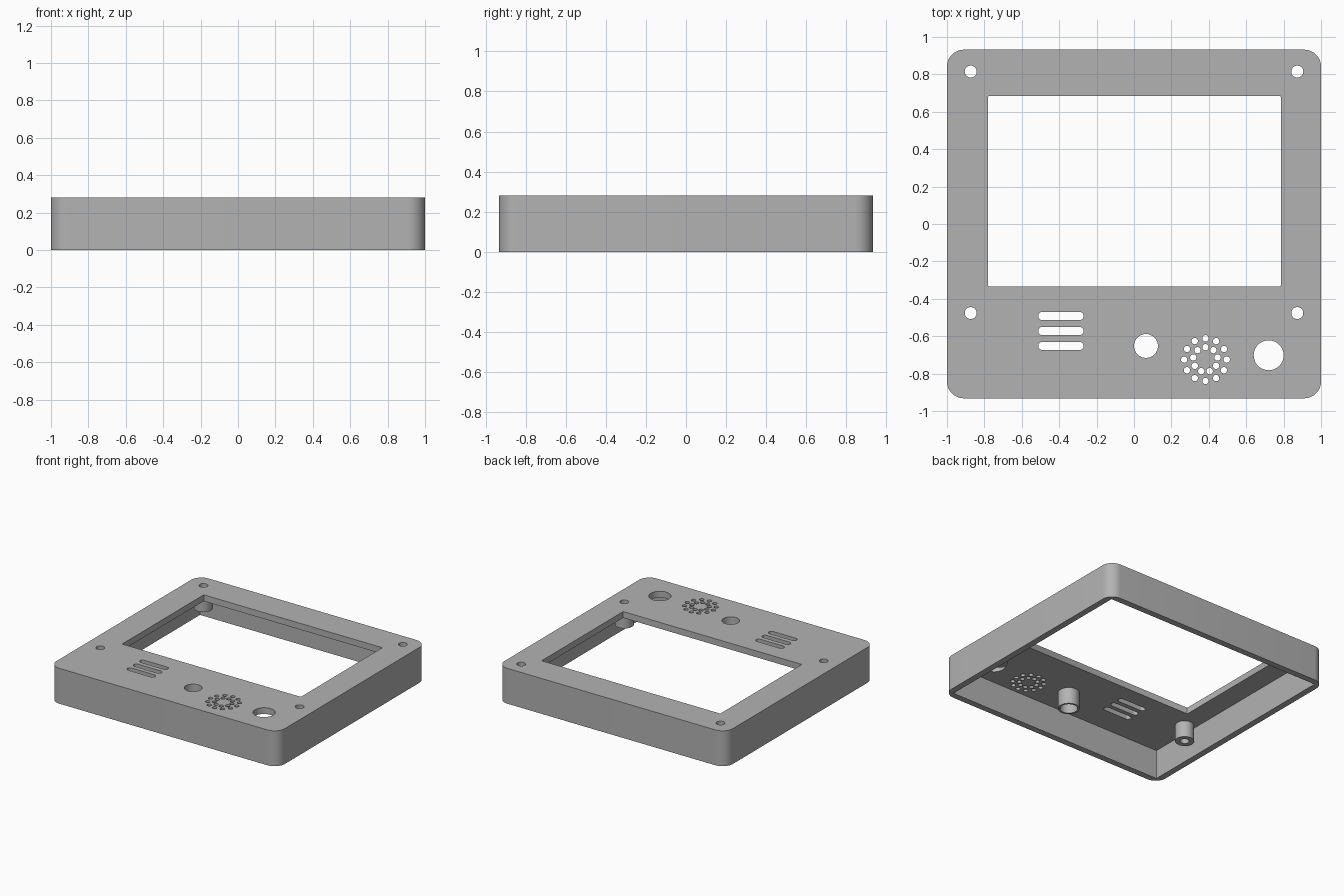
import bpy, bmesh
from math import pi, sin, cos, radians

cube = bpy.data.objects.get("Cube")
if cube:
    bpy.data.objects.remove(cube, do_unlink=True)

# Overall sizes
HX, HY, HEIGHT = 1.0, 0.932, 0.28
WALL, PLATE, CORNER = 0.05, 0.05, 0.09
UNDERSIDE = HEIGHT - PLATE
POST_BOTTOM = 0.10
POSTS = [(sx * 0.873, y) for sx in (-1, 1) for y in (0.815, -0.476)]
BUTTON = (0.064, -0.652)

grey = bpy.data.materials.new("light grey plastic")
grey.use_nodes = True
colour = (0.45, 0.45, 0.45, 1)
grey.diffuse_color = colour
grey.node_tree.nodes["Principled BSDF"].inputs["Base Color"].default_value = colour


def rounded_rect(x0, x1, y0, y1, r, steps=8):
    """Outline of a rectangle with rounded corners, counter-clockwise."""
    corners = [(x1 - r, y1 - r), (x0 + r, y1 - r), (x0 + r, y0 + r), (x1 - r, y0 + r)]
    return [(cx + r * cos((q + i / steps) * pi / 2), cy + r * sin((q + i / steps) * pi / 2))
            for q, (cx, cy) in enumerate(corners) for i in range(steps + 1)]


def rect(x0, x1, y0, y1):
    return [(x0, y0), (x1, y0), (x1, y1), (x0, y1)]


def circle(centre, r, n=32):
    return [(centre[0] + r * cos(2 * pi * i / n), centre[1] + r * sin(2 * pi * i / n))
            for i in range(n)]


def prisms(name, outlines, z0, z1):
    """One object holding an upright prism for each outline."""
    bm = bmesh.new()
    for pts in outlines:
        base = bm.faces.new([bm.verts.new((x, y, z0)) for x, y in pts])
        top = bmesh.ops.extrude_face_region(bm, geom=[base])["geom"]
        moved = [v for v in top if isinstance(v, bmesh.types.BMVert)]
        bmesh.ops.translate(bm, verts=moved, vec=(0, 0, z1 - z0))
    bmesh.ops.remove_doubles(bm, verts=bm.verts, dist=1e-5)
    bmesh.ops.recalc_face_normals(bm, faces=bm.faces)
    mesh = bpy.data.meshes.new(name)
    bm.to_mesh(mesh)
    bm.free()
    mesh.materials.append(grey)
    obj = bpy.data.objects.new(name, mesh)
    bpy.context.collection.objects.link(obj)
    return obj


def combine(target, other, operation):
    """Apply a boolean and remove the helper."""
    other.hide_render = True
    mod = target.modifiers.new("shape", 'BOOLEAN')
    mod.operation, mod.object, mod.solver = operation, other, 'EXACT'
    bpy.ops.object.select_all(action='DESELECT')
    bpy.context.view_layer.objects.active = target
    target.select_set(True)
    bpy.ops.object.modifier_apply(modifier=mod.name)
    bpy.data.objects.remove(other, do_unlink=True)


# Open-bottomed case with rounded outer corners and square inner ones
case = prisms("case", [rounded_rect(-HX, HX, -HY, HY, CORNER, 10)], 0, HEIGHT)
ix, iy = HX - WALL, HY - WALL
combine(case, prisms("cavity", [rect(-ix, ix, -iy, iy)], -0.1, UNDERSIDE), 'DIFFERENCE')

# Screw posts and button guide hanging from the plate
guides = [circle(p, 0.068) for p in POSTS] + [circle(BUTTON, 0.078)]
combine(case, prisms("posts", guides, POST_BOTTOM, UNDERSIDE + 0.02), 'UNION')

# Screen window, screw holes, button and knob holes
cuts = [rounded_rect(-0.78, 0.785, -0.335, 0.685, 0.006, 2)]
cuts += [circle(p, 0.032) for p in POSTS]
cuts += [circle(BUTTON, 0.064), circle((0.72, -0.702), 0.08, 40)]

# Three vent slots
for i in range(3):
    y = -0.492 - 0.08 * i
    cuts.append(rounded_rect(-0.512, -0.27, y - 0.022, y + 0.022, 0.0219))

# Two rings of small sound holes
for ring, count in ((0.114, 12), (0.066, 9)):
    for i in range(count):
        a = radians(90 + 360 * i / count)
        cuts.append(circle((0.382 + ring * cos(a), -0.725 + ring * sin(a)), 0.017, 20))

combine(case, prisms("openings", cuts, -0.1, HEIGHT + 0.1), 'DIFFERENCE')

# Smooth round walls, crisp edges
bpy.ops.object.select_all(action='DESELECT')
case.select_set(True)
bpy.context.view_layer.objects.active = case
bpy.ops.object.shade_smooth_by_angle(angle=radians(30))
